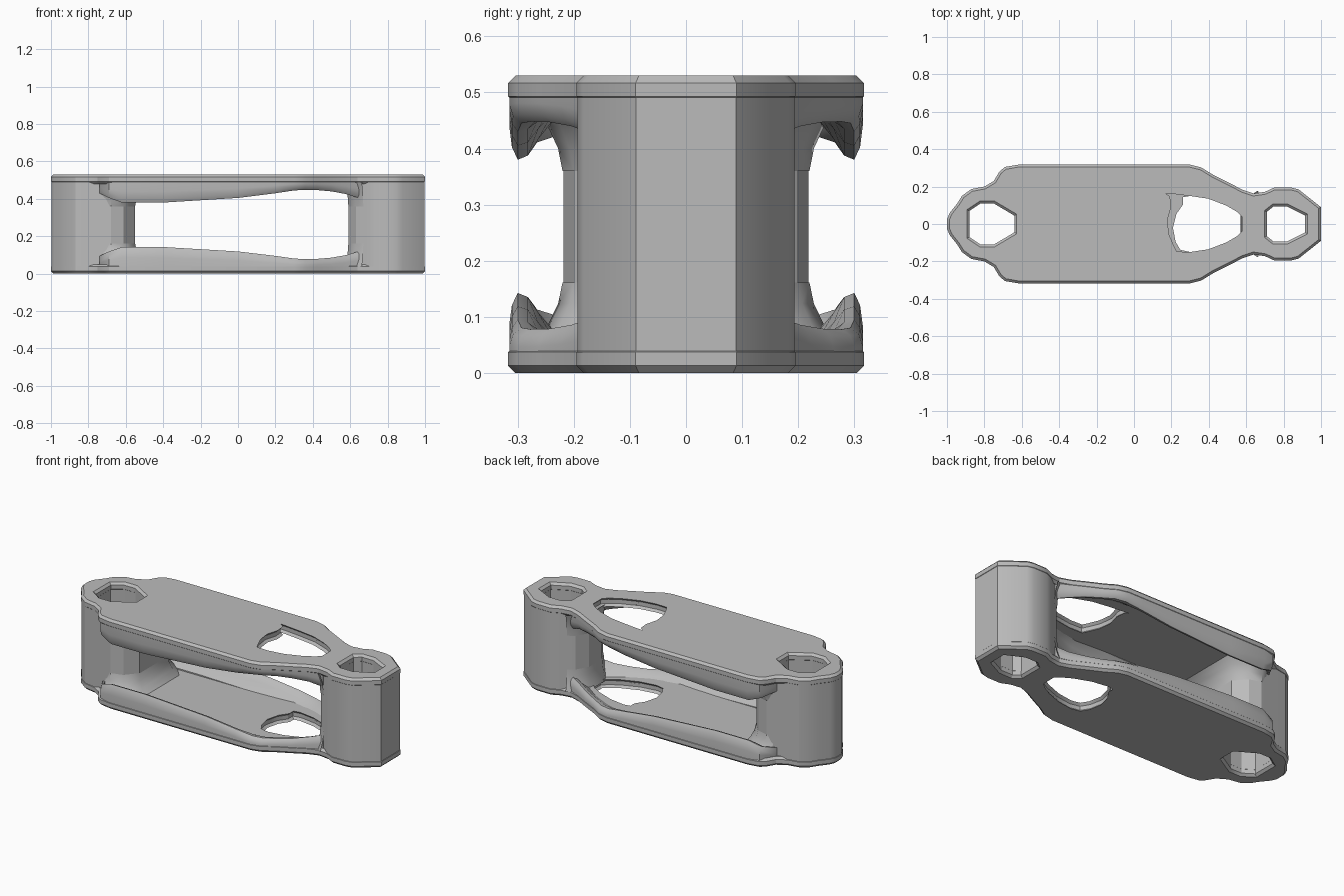
import bpy, bmesh, math

cube = bpy.data.objects.get("Cube")
if cube:
    bpy.data.objects.remove(cube, do_unlink=True)

HEIGHT = 0.53
BEVEL = 0.013

grey = bpy.data.materials.new("plain_grey")
grey.use_nodes = True
grey.diffuse_color = (0.5, 0.5, 0.5, 1)
grey.node_tree.nodes["Principled BSDF"].inputs["Base Color"].default_value = (0.5, 0.5, 0.5, 1)


def finish(obj, angle=30):
    """Weld, orient, colour and shade one mesh object."""
    bm = bmesh.new()
    bm.from_mesh(obj.data)
    bmesh.ops.remove_doubles(bm, verts=bm.verts, dist=0.0002)
    bmesh.ops.recalc_face_normals(bm, faces=bm.faces)
    bm.to_mesh(obj.data)
    bm.free()
    obj.data.materials.clear()
    obj.data.materials.append(grey)
    bpy.ops.object.select_all(action='DESELECT')
    obj.select_set(True)
    bpy.context.view_layer.objects.active = obj
    bpy.ops.object.shade_smooth_by_angle(angle=math.radians(angle))


def slab(name, loops, low, high, bevel=0.0, offset=0.0):
    """Extruded outline; every loop after the first is a hole."""
    curve = bpy.data.curves.new(name, 'CURVE')
    curve.dimensions = '2D'
    curve.fill_mode = 'BOTH'
    curve.bevel_depth = bevel
    curve.bevel_resolution = 0
    curve.offset = offset - bevel
    curve.extrude = (high - low) / 2 - bevel
    for loop in loops:
        spline = curve.splines.new('POLY')
        spline.points.add(len(loop) - 1)
        for point, (x, y) in zip(spline.points, loop):
            point.co = (x, y, 0, 1)
        spline.use_cyclic_u = True
    obj = bpy.data.objects.new(name, curve)
    obj.location.z = (low + high) / 2
    bpy.context.collection.objects.link(obj)
    bpy.ops.object.select_all(action='DESELECT')
    obj.select_set(True)
    bpy.context.view_layer.objects.active = obj
    bpy.ops.object.convert(target='MESH')
    finish(bpy.context.view_layer.objects.active, 25)


def loft(name, rings, closed):
    """Skin neighbouring rings; closed rings also get end caps."""
    bm = bmesh.new()
    rows = [[bm.verts.new(p) for p in ring] for ring in rings]
    n = len(rows[0])
    for a, b in zip(rows, rows[1:]):
        for i in range(n if closed else n - 1):
            j = (i + 1) % n
            bm.faces.new((a[i], a[j], b[j], b[i]))
    if closed:
        bm.faces.new(rows[0])
        bm.faces.new(rows[-1])
    mesh = bpy.data.meshes.new(name)
    bm.to_mesh(mesh)
    bm.free()
    obj = bpy.data.objects.new(name, mesh)
    bpy.context.collection.objects.link(obj)
    finish(obj, 40)


def mirrored(half):
    return half + [(x, -y) for x, y in reversed(half)]


# Outlines, given for +y and mirrored
left_end = [(-1, .025), (-.985, .06), (-.945, .11), (-.92, .15), (-.87, .187), (-.8, .2)]
side = [(-.75, .23), (-.72, .28), (-.69, .305), (-.62, .317), (.3, .317),
        (.36, .302), (.42, .265), (.5, .225), (.58, .183), (.64, .163)]
right_end = [(.7, .172), (.75, .195), (.84, .195), (.88, .185), (1, .09)]
left_hole = mirrored([(-.88, .07), (-.82, .11), (-.75, .11), (-.64, .045)])
right_hole = mirrored([(.71, .065), (.745, .093), (.82, .093), (.915, .045)])
deck = mirrored(left_end + side + right_end)

# Openings between the two arms, with ragged inner edges
arm_edge = [(.3, .163), (.4, .148), (.5, .11), (.56, .075), (.59, .045)]
window = mirrored(arm_edge)
upper_window = window + [(.22, -.16), (.2, -.12), (.175, -.06), (.165, .02),
                         (.185, .09), (.18, .14), (.12, .18), (.2, .175)]
lower_window = window + [(.24, -.15), (.21, -.1), (.195, -.02), (.215, .06),
                         (.25, .11), (.25, .155)]

# Deck plates
slab("upper_plate", [deck, left_hole, right_hole, upper_window],
     HEIGHT - .05, HEIGHT, BEVEL)
slab("lower_plate", [deck, left_hole, right_hole, lower_window], 0, .05, BEVEL)

# Hollow end posts
left_post = mirrored(left_end + [(-.68, .22), (-.61, .2), (-.55, .13)])
right_post = mirrored([(.59, .06), (.63, .13)] + right_end)
slab("left_post", [left_post, left_hole], .016, HEIGHT - .016, offset=-.002)
slab("right_post", [right_post, right_hole], .016, HEIGHT - .016, offset=-.002)

# Edge rails running into the arms: x, outer y, inner y, depth
stations = [(-.74, .22, .14, .1), (-.69, .3, .2, .125), (-.62, .315, .22, .15),
            (-.4, .315, .22, .15), (0, .315, .22, .125), (.2, .315, .22, .1),
            (.3, .315, .18, .085), (.36, .3, .16, .082), (.42, .263, .14, .083),
            (.5, .223, .11, .09), (.58, .181, .065, .105), (.66, .15, .04, .13)]
section = [(0, .6), (.05, .85), (.16, 1), (.35, .95), (.55, .75), (.8, .55), (1, .4)]


def level(depth, upper):
    return HEIGHT - depth if upper else depth * .95


for upper in (True, False):
    prefix = "upper" if upper else "lower"
    for sign, label in ((1, "back"), (-1, "front")):
        rings = []
        for x, outer, inner, depth in stations:
            ring = [(x, sign * outer, level(.02, upper))]
            ring += [(x, sign * (outer + (inner - outer) * t), level(depth * d, upper))
                     for t, d in section]
            ring.append((x, sign * inner, level(.02, upper)))
            rings.append(ring)
        loft(f"{prefix}_{label}_rail", rings, True)

    # Flared fillets where the posts meet the plates
    for label, centre, half, grow in (
            ("left", -.75, [(-.72, .2), (-.68, .22), (-.61, .2), (-.55, .13)], .3),
            ("right", .72, [(.67, .155), (.63, .13), (.59, .06)], .15)):
        rings = []
        for depth, flare in ((.17, 0), (.13, .12), (.09, .4), (.06, .75), (.04, 1)):
            s = 1 + grow * flare
            rings.append([(centre + (x - centre) * s, y * s, level(depth, upper))
                          for x, y in mirrored(half)])
        loft(f"{prefix}_{label}_fillet", rings, False)
